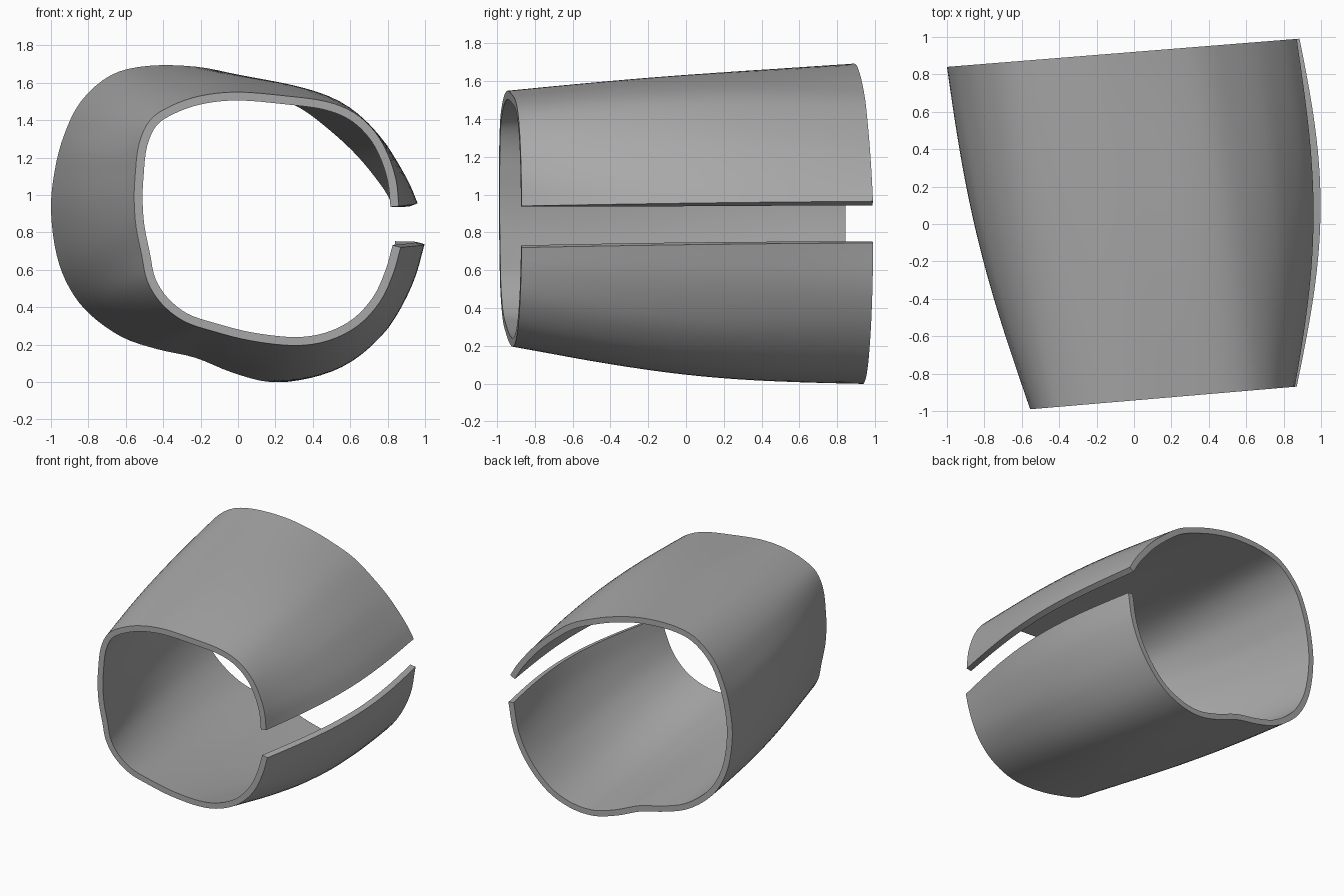
import bpy, bmesh, math
from mathutils import Vector

cube = bpy.data.objects.get("Cube")
if cube:
    bpy.data.objects.remove(cube, do_unlink=True)

WALL = 0.045      # wall thickness
ROWS = 40         # sections along the length
STEPS = 4         # spline steps between profile points

# Outer outline (x, z) from the upper slit edge, over the top, round to the lower slit edge
front_outline = [
    (.86, .94), (.845, 1.08), (.8, 1.22), (.73, 1.34), (.62, 1.44), (.47, 1.5), (.25, 1.53),
    (0, 1.55), (-.2, 1.53), (-.36, 1.475), (-.47, 1.4), (-.53, 1.27), (-.55, 1.1),
    (-.555, .97), (-.545, .83), (-.515, .68), (-.485, .54), (-.41, .42), (-.29, .325),
    (-.13, .27), (.07, .22), (.3, .195), (.48, .22), (.64, .3), (.76, .43), (.83, .58), (.87, .72)]
back_outline = [
    (.87, .965), (.8, 1.08), (.67, 1.24), (.52, 1.38), (.36, 1.5), (.18, 1.58), (0, 1.64),
    (-.22, 1.685), (-.48, 1.69), (-.68, 1.64), (-.84, 1.5), (-.93, 1.32), (-.98, 1.13),
    (-1, .92), (-.97, .68), (-.9, .5), (-.79, .36), (-.62, .24), (-.43, .175),
    (-.23, .13), (-.03, .05), (.17, 0), (.37, .02), (.56, .11), (.73, .29), (.84, .51), (.885, .745)]


def spline(points):
    """Smooth open curve through the points."""
    p = [Vector(q) for q in points]
    p = [2 * p[0] - p[1]] + p + [2 * p[-1] - p[-2]]
    curve = []
    for a, b, c, d in zip(p, p[1:], p[2:], p[3:]):
        for s in range(STEPS):
            t = s / STEPS
            curve.append(b + (c - a) * t / 2 + (2 * a - 5 * b + 4 * c - d) * t * t / 2
                         + (3 * b - a - 3 * c + d) * t ** 3 / 2)
    return curve + [p[-2]]


def normals(curve):
    """Outward normals of an open outline."""
    last = len(curve) - 1
    result = []
    for i in range(last + 1):
        d = (curve[min(i + 1, last)] - curve[max(i - 1, 0)]).normalized()
        result.append(Vector((d.y, -d.x)))
    return result


def section(t):
    """Closed wall section at fraction t from front to back."""
    swell = math.sin(math.pi * t)
    outer = []
    for a, b in zip(front_curve, back_curve):
        k = min(1, max(0, (1.6 - a.y) / .4))
        outer.append(a.lerp(b, t + .13 * swell * k))
    # Both lips flare outwards at mid length
    count = len(outer)
    flared = []
    for i, (p, n) in enumerate(zip(outer, normals(outer))):
        upper, lower = i / STEPS, (count - 1 - i) / STEPS
        amount = .1 * max(0, 1 - upper / 8) + .12 * max(0, 1 - lower / 6)
        tilt = min(1, upper / 2, lower / 2)
        flared.append(p + Vector((n.x, n.y * tilt)) * amount * swell)
    inner = [p - n * WALL for p, n in zip(flared, normals(flared))]
    ring = []
    for p in flared + inner[::-1]:
        y_front = -.99 + .085 * (p.x + .55)
        y_back = .84 + .08 * (p.x + 1)
        ring.append((p.x, y_front + (y_back - y_front) * t, p.y))
    return ring


front_curve, back_curve = spline(front_outline), spline(back_outline)

# Loft the sections into an open cuff
bm = bmesh.new()
rings = [[bm.verts.new(co) for co in section(r / ROWS)] for r in range(ROWS + 1)]
size = len(rings[0])
for r0, r1 in zip(rings, rings[1:]):
    for i in range(size):
        j = (i + 1) % size
        bm.faces.new((r0[i], r0[j], r1[j], r1[i]))

# Flat rims at both ends
for ring in (rings[0], rings[-1]):
    for i in range(size // 2 - 1):
        bm.faces.new((ring[i], ring[i + 1], ring[size - 2 - i], ring[size - 1 - i]))
bmesh.ops.recalc_face_normals(bm, faces=bm.faces)

mesh = bpy.data.meshes.new("cuff_shell")
bm.to_mesh(mesh)
bm.free()
cuff = bpy.data.objects.new("cuff_shell", mesh)
bpy.context.collection.objects.link(cuff)

# Plain grey finish
grey = bpy.data.materials.new("plain_grey")
grey.use_nodes = True
colour = (.4, .4, .4, 1)
grey.diffuse_color = colour
grey.node_tree.nodes["Principled BSDF"].inputs["Base Color"].default_value = colour
mesh.materials.append(grey)

bpy.ops.object.select_all(action='DESELECT')
cuff.select_set(True)
bpy.context.view_layer.objects.active = cuff
bpy.ops.object.shade_smooth_by_angle(angle=math.radians(40))
